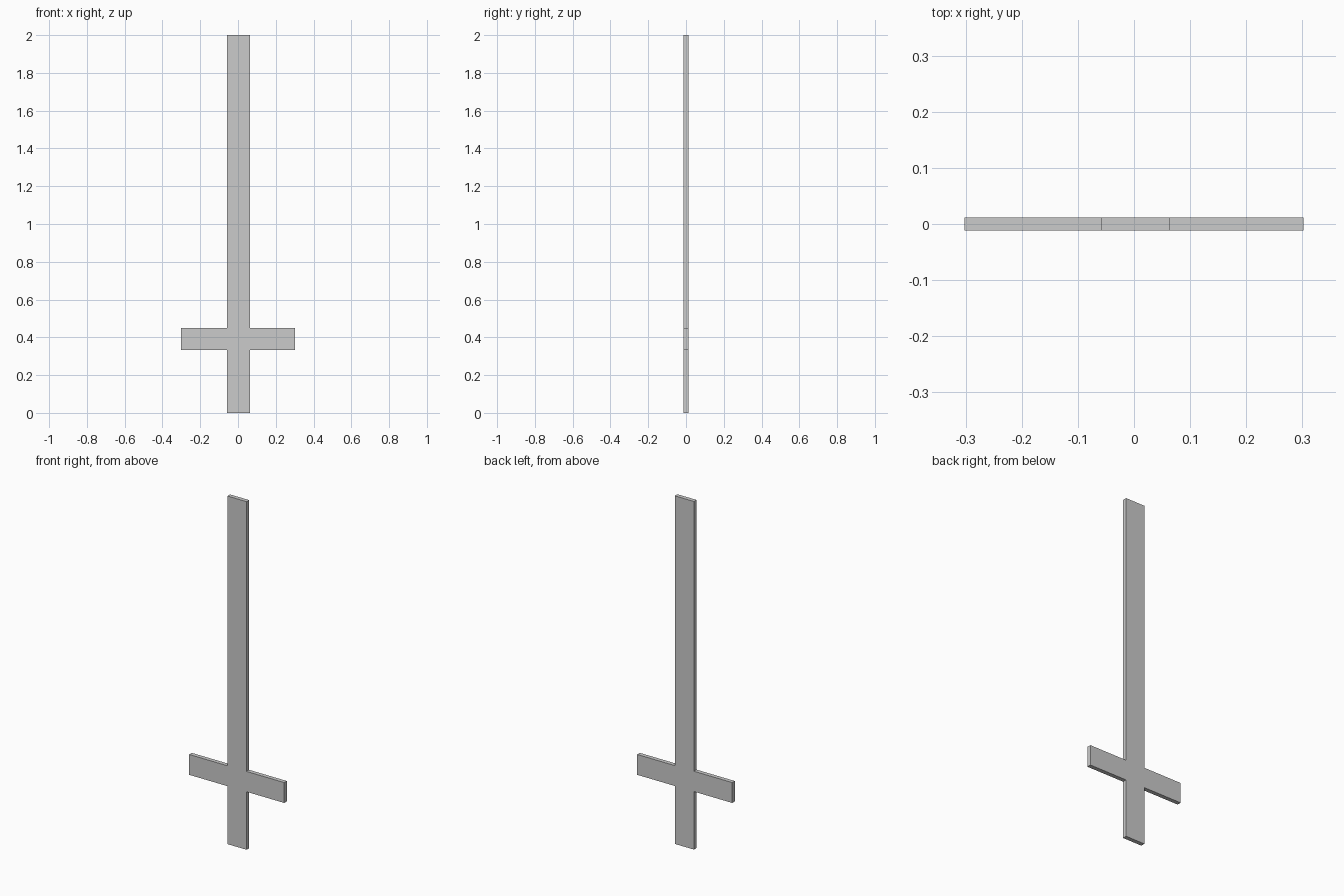
import bpy, bmesh

if "Cube" in bpy.data.objects:
    bpy.data.objects.remove(bpy.data.objects["Cube"])

HALF_T = 0.012            # half thickness
SPAN = 0.302              # half length of the crossbar
XL, XR = -0.059, 0.063    # sides of the upright
ZB, ZT = 0.333, 0.45      # bottom and top of the crossbar
HEIGHT = 2.0

# Cross outline, anticlockwise seen from the front
outline = [(XL, 0), (XR, 0), (XR, ZB), (SPAN, ZB), (SPAN, ZT), (XR, ZT),
           (XR, HEIGHT), (XL, HEIGHT), (XL, ZT), (-SPAN, ZT), (-SPAN, ZB), (XL, ZB)]

# Flat cross plate: outline extruded from front to back
bm = bmesh.new()
face = bm.faces.new([bm.verts.new((x, -HALF_T, z)) for x, z in outline])
ext = bmesh.ops.extrude_face_region(bm, geom=[face], use_keep_orig=True)
back = [v for v in ext["geom"] if isinstance(v, bmesh.types.BMVert)]
bmesh.ops.translate(bm, verts=back, vec=(0, 2 * HALF_T, 0))
bmesh.ops.recalc_face_normals(bm, faces=bm.faces)

mesh = bpy.data.meshes.new("inverted_cross")
bm.to_mesh(mesh)
bm.free()
obj = bpy.data.objects.new("inverted_cross", mesh)
bpy.context.collection.objects.link(obj)
